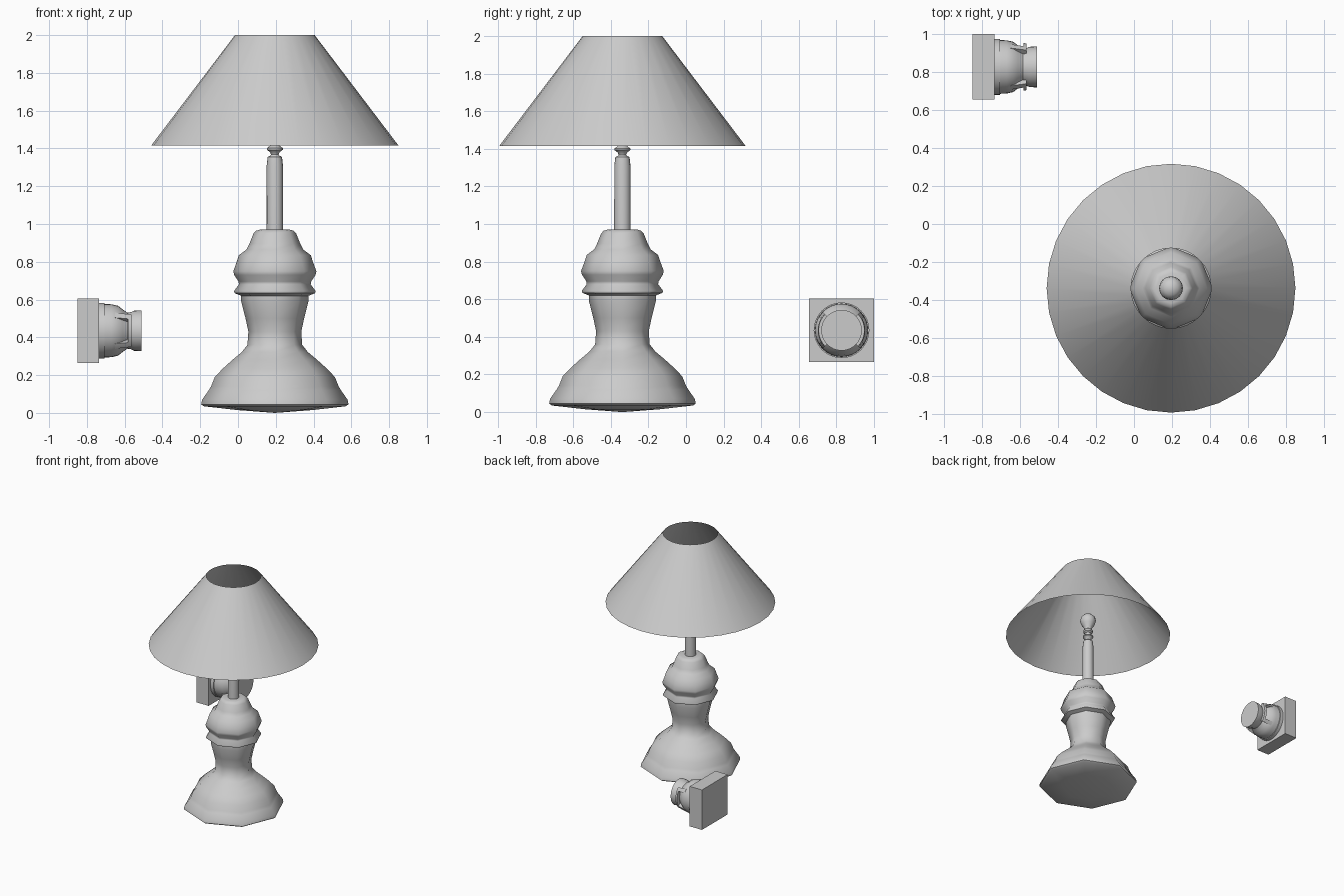
import bpy, bmesh, math
from mathutils import Matrix, Vector

if "Cube" in bpy.data.objects:
    bpy.data.objects.remove(bpy.data.objects["Cube"])

LAMP = Vector((0.195, -0.338, 0))
SOCK = Vector((0, 0.827, 0.435))
TO_X = Matrix.Rotation(math.pi / 2, 4, 'Y')   # turns a z axis into an x axis


def finish(name, bm, angle):
    bmesh.ops.recalc_face_normals(bm, faces=bm.faces)
    me = bpy.data.meshes.new(name)
    bm.to_mesh(me)
    bm.free()
    ob = bpy.data.objects.new(name, me)
    bpy.context.collection.objects.link(ob)
    bpy.ops.object.select_all(action='DESELECT')
    ob.select_set(True)
    bpy.context.view_layer.objects.active = ob
    if angle:
        bpy.ops.object.shade_smooth_by_angle(angle=math.radians(angle))
    return ob


def lathe(name, profile, sides, origin, angle=50, matrix=None, caps=True):
    """Revolve (radius, height) pairs; radius 0 becomes a single pole."""
    bm = bmesh.new()
    rings = []
    for r, h in profile:
        if r == 0:
            rings.append([bm.verts.new((0, 0, h))])
        else:
            rings.append([bm.verts.new((r * math.cos(i * math.tau / sides),
                                        r * math.sin(i * math.tau / sides), h))
                          for i in range(sides)])
    for a, b in zip(rings, rings[1:]):
        for i in range(sides):
            j = (i + 1) % sides
            if len(a) == 1:
                bm.faces.new((a[0], b[j], b[i]))
            elif len(b) == 1:
                bm.faces.new((a[i], a[j], b[0]))
            else:
                bm.faces.new((a[i], a[j], b[j], b[i]))
    if caps:
        for ring in (rings[0], rings[-1]):
            if len(ring) > 1:
                bm.faces.new(ring)
    bm.transform(Matrix.Translation(origin) @ (matrix or Matrix()))
    return finish(name, bm, angle)


def sector(bm, x0, x1, inner, outer, a0, a1, n):
    """Curved block around the x axis; inner/outer are radii at x0 and x1."""
    cols = []
    for i in range(n + 1):
        a = math.radians(a0 + (a1 - a0) * i / n)
        cols.append([bm.verts.new((x, r * math.cos(a), r * math.sin(a)))
                     for x, r in ((x0, inner[0]), (x1, inner[1]),
                                  (x1, outer[1]), (x0, outer[0]))])
    for a, b in zip(cols, cols[1:]):
        for k in range(4):
            m = (k + 1) % 4
            bm.faces.new((a[k], a[m], b[m], b[k]))
    bm.faces.new(cols[0])
    bm.faces.new(cols[-1])


# Turned eight-sided lamp body
lathe("lamp_body", [
    (0, 0), (0.2, 0.015), (0.375, 0.035), (0.39, 0.045), (0.385, 0.07),
    (0.35, 0.12), (0.338, 0.14), (0.318, 0.19), (0.275, 0.235), (0.225, 0.28),
    (0.175, 0.322), (0.145, 0.36), (0.14, 0.43), (0.155, 0.5), (0.178, 0.59),
    (0.178, 0.62), (0.213, 0.634), (0.216, 0.645), (0.19, 0.68),
    (0.192, 0.695), (0.215, 0.73), (0.22, 0.75), (0.205, 0.79), (0.19, 0.835),
    (0.15, 0.865), (0.135, 0.895), (0.113, 0.95), (0.1, 0.964), (0.08, 0.97)],
    8, LAMP)

# Stem, bulb holder and bulb
lathe("stem", [(0.044, 0.96), (0.043, 1.31), (0.038, 1.355), (0.03, 1.36)],
      16, LAMP)
lathe("bulb_holder", [(0.03, 1.355), (0.02, 1.368), (0.025, 1.38),
                      (0.042, 1.393), (0.042, 1.402), (0.024, 1.415),
                      (0.024, 1.43), (0.038, 1.44), (0.038, 1.455),
                      (0.028, 1.465)], 16, LAMP, 35)
lathe("bulb", [(0.028, 1.46), (0.034, 1.485), (0.054, 1.515), (0.063, 1.545),
               (0.057, 1.575), (0.035, 1.597), (0, 1.606)], 16, LAMP)

# Thin open cone shade
lathe("lamp_shade", [(0.655, 1.415), (0.211, 2.0)], 32, LAMP, caps=False)

# Wall socket plate
bm = bmesh.new()
bmesh.ops.create_cube(bm, size=1)
bm.transform(Matrix.Translation((-0.7925, SOCK.y, SOCK.z))
             @ Matrix.Diagonal((0.115, 0.345, 0.34, 1)))
finish("wall_plate", bm, 0)

# Round collar and waisted socket barrel, lying along x
lathe("socket_collar", [(0.148, -0.74), (0.148, -0.706), (0.14, -0.706)],
      32, SOCK, 30, TO_X)
lathe("socket_barrel", [(0.142, -0.72), (0.14, -0.67), (0.132, -0.635),
                        (0.112, -0.61), (0.095, -0.585), (0.097, -0.57),
                        (0.106, -0.55), (0.108, -0.51)], 32, SOCK, 30, TO_X)

# C-shaped clips on both sides of the barrel
for side, mid in (("front", 180), ("back", 0)):
    bm = bmesh.new()
    for s in (-1, 1):
        sector(bm, -0.65, -0.583, (0.12, 0.09), (0.138, 0.126),
               mid + s * 30, mid + s * 44, 3)
    sector(bm, -0.583, -0.565, (0.09, 0.09), (0.126, 0.122),
           mid - 44, mid + 44, 10)
    bm.transform(Matrix.Translation(SOCK))
    finish("socket_clip_" + side, bm, 30)
